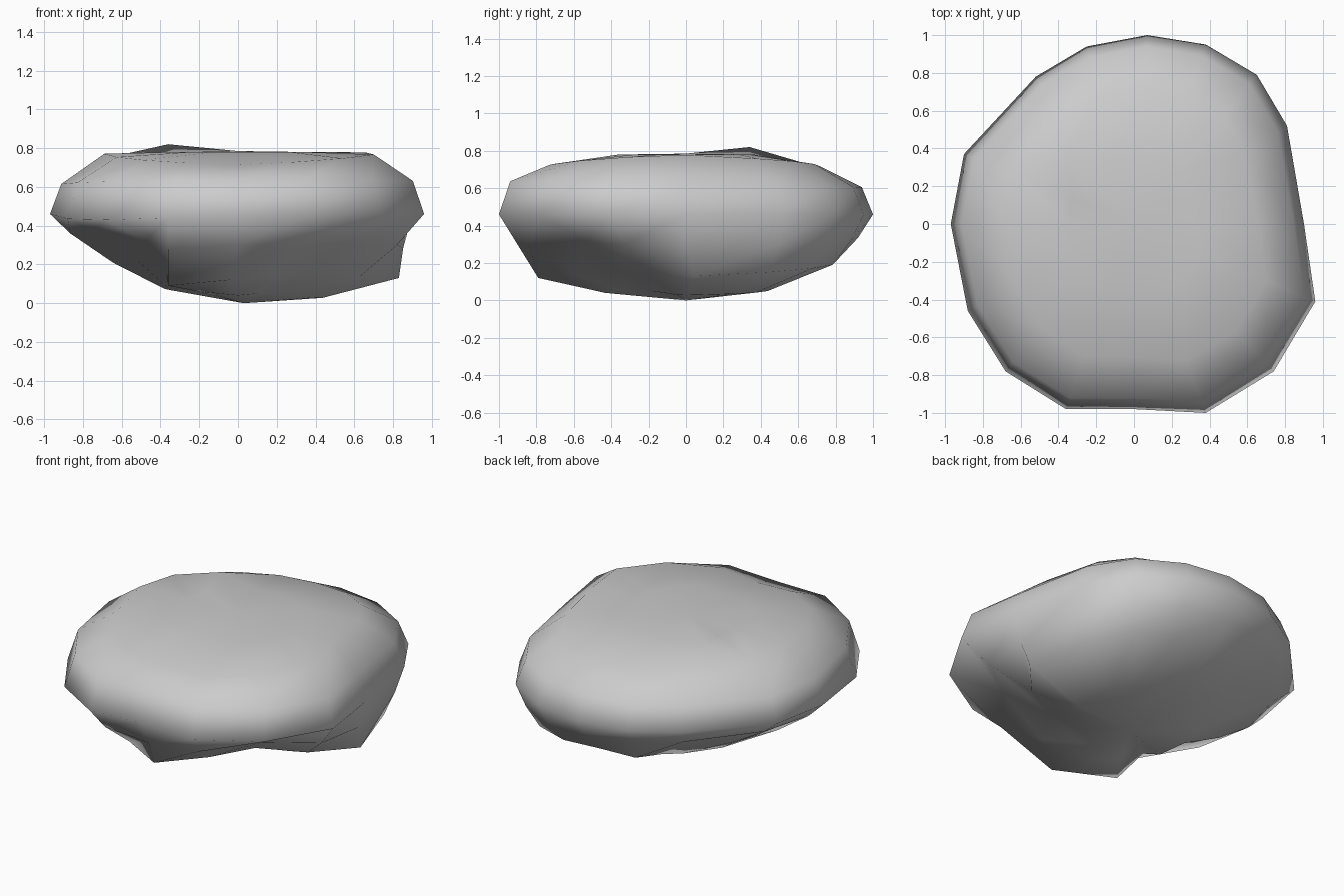
import bpy, bmesh

# Widest outline of the boulder, counter-clockwise seen from above
outline = [(0.07, 1.0), (-0.25, 0.94), (-0.52, 0.78), (-0.90, 0.37), (-0.97, 0.0),
           (-0.88, -0.46), (-0.68, -0.78), (-0.36, -0.98), (0.0, -0.98), (0.38, -1.0),
           (0.74, -0.78), (0.96, -0.41), (0.90, 0.0), (0.81, 0.52), (0.65, 0.79), (0.38, 0.95)]

# Rings from bottom to top: scale, scale slope in x, height, height slope in x and y, saddle
rings = [(0.44, 0.05, 0.05, -0.025, 0.01, 0),
         (0.78, 0.12, 0.165, -0.045, 0.045, 0),
         (0.92, 0.03, 0.32, -0.04, 0.02, 0),
         (1.00, 0.00, 0.46, 0.00, 0.00, 0),
         (0.94, 0.00, 0.62, 0.005, -0.015, 0),
         (0.72, 0.01, 0.745, 0.005, 0.00, 0.032),
         (0.36, 0.00, 0.78, 0.00, 0.00, 0)]

# Hand-placed points: undercuts at front left, front right and back left, and the top peak
special = {(0, 6): (-0.20, -0.20, 0.09), (0, 7): (-0.20, -0.35, 0.06),
           (0, 9): (0.10, -0.35, 0.05), (0, 10): (0.18, -0.18, 0.05), (0, 11): (0.40, -0.05, 0.03),
           (1, 1): (-0.19, 0.78, 0.21), (1, 2): (-0.35, 0.50, 0.24), (1, 3): (-0.57, 0.28, 0.23),
           (1, 5): (-0.52, -0.20, 0.22), (1, 6): (-0.37, -0.36, 0.16), (1, 7): (-0.36, -0.58, 0.09),
           (1, 8): (-0.04, -0.79, 0.12), (1, 9): (0.20, -0.58, 0.14),
           (1, 10): (0.36, -0.34, 0.15), (1, 11): (0.62, -0.18, 0.13), (1, 12): (0.83, 0.05, 0.13),
           (2, 3): (-0.78, 0.32, 0.36),
           (2, 5): (-0.76, -0.34, 0.38), (2, 6): (-0.48, -0.50, 0.32), (2, 7): (-0.36, -0.83, 0.28),
           (2, 9): (0.30, -0.84, 0.30), (2, 10): (0.54, -0.54, 0.31), (2, 11): (0.82, -0.33, 0.30),
           (3, 5): (-0.88, -0.46, 0.435), (3, 6): (-0.68, -0.78, 0.43), (3, 7): (-0.36, -0.98, 0.44),
           (6, 2): (-0.36, 0.34, 0.82)}

bm = bmesh.new()
loops = []
for r, (s, sx, h, hx, hy, e) in enumerate(rings):
    loop = []
    for i, (x, y) in enumerate(outline):
        k = s + sx * x
        z = h + hx * x + hy * y + e * (abs(x) - abs(y))
        loop.append(bm.verts.new(special.get((r, i), (x * k, y * k, z))))
    loops.append(loop)

# Skin between rings, then close the bottom and top
n = len(outline)
for low, high in zip(loops, loops[1:]):
    for i in range(n):
        j = (i + 1) % n
        bm.faces.new((low[i], low[j], high[j], high[i]))
for loop, tip in ((loops[0], (0.03, 0.0, 0.0)), (loops[-1], (0.0, 0.0, 0.785))):
    v = bm.verts.new(tip)
    for i in range(n):
        bm.faces.new((loop[i], loop[(i + 1) % n], v))
bmesh.ops.recalc_face_normals(bm, faces=bm.faces)
for f in bm.faces:
    f.smooth = True

mesh = bpy.data.meshes.new("boulder")
bm.to_mesh(mesh)
bm.free()
bpy.context.collection.objects.link(bpy.data.objects.new("boulder", mesh))
